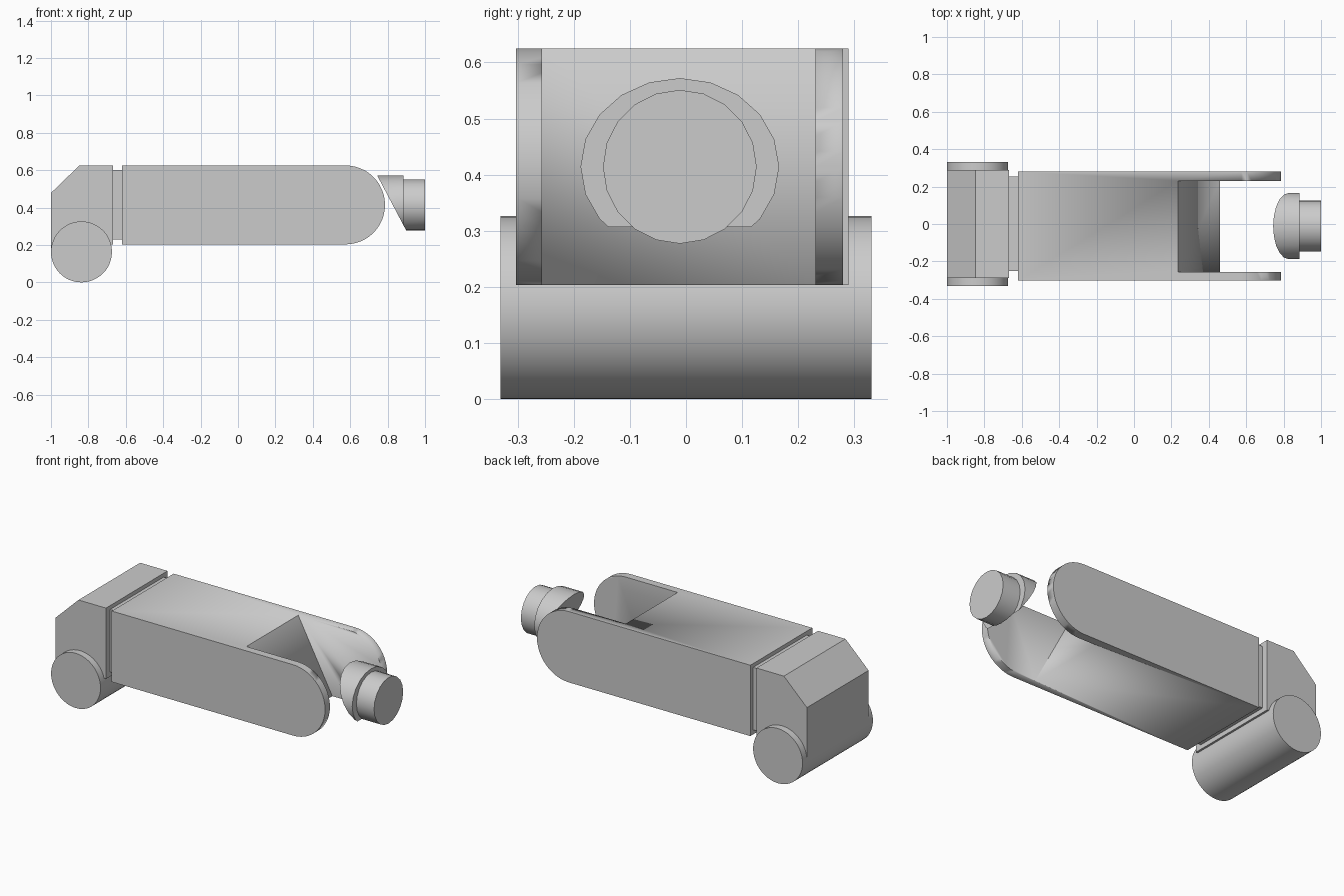
import bpy, bmesh
from math import sin, cos, pi, radians
from mathutils import Vector

if "Cube" in bpy.data.objects:
    bpy.data.objects.remove(bpy.data.objects["Cube"])

GREY = bpy.data.materials.new("plain grey")
GREY.use_nodes = True
GREY.diffuse_color = (0.6, 0.6, 0.6, 1)
GREY.node_tree.nodes["Principled BSDF"].inputs["Base Color"].default_value = (0.6, 0.6, 0.6, 1)


def finish(bm, name):
    """Turn a bmesh into a shaded grey object."""
    bmesh.ops.recalc_face_normals(bm, faces=bm.faces)
    mesh = bpy.data.meshes.new(name)
    bm.to_mesh(mesh)
    bm.free()
    mesh.materials.append(GREY)
    obj = bpy.data.objects.new(name, mesh)
    bpy.context.collection.objects.link(obj)
    bpy.ops.object.select_all(action="DESELECT")
    obj.select_set(True)
    bpy.context.view_layer.objects.active = obj
    bpy.ops.object.shade_smooth_by_angle(angle=radians(25))
    return obj


def extrude(outline, offset):
    """Extrude a closed outline of 3D points along an offset."""
    bm = bmesh.new()
    face = bm.faces.new([bm.verts.new(p) for p in outline])
    new = bmesh.ops.extrude_face_region(bm, geom=[face])["geom"]
    verts = [g for g in new if isinstance(g, bmesh.types.BMVert)]
    bmesh.ops.translate(bm, verts=verts, vec=offset)
    return bm


def side_prism(profile, y0, y1):
    """Extrude an x/z profile across y."""
    return extrude([(x, y0, z) for x, z in profile], (0, y1 - y0, 0))


def arc(cx, cz, r, start, end, n):
    angles = [start + (end - start) * i / n for i in range(n + 1)]
    return [(cx + r * cos(a), cz + r * sin(a)) for a in angles]


MID_Z, MID_Y = 0.414, -0.011      # axis shared by body and nozzle
TOP, BOTTOM = 0.625, 0.203

# Roller at the rear foot
finish(side_prism(arc(-0.837, 0.163, 0.163, 0, 2 * pi, 48)[:-1], -0.331, 0.331), "rear_roller")

# Knuckle block with a chamfered rear top edge
knuckle = [(-1, 0.163), (-0.84, 0.163), (-0.84, BOTTOM), (-0.667, BOTTOM),
           (-0.667, TOP), (-0.848, TOP), (-1, 0.478)]
finish(side_prism(knuckle, -0.29, 0.29), "knuckle_block")

# Recessed neck between knuckle and body
neck = [(-0.667, 0.23), (-0.62, 0.23), (-0.62, 0.602), (-0.667, 0.602)]
finish(side_prism(neck, -0.251, 0.253), "neck")

# Body with rounded fork arms, slot cut with a slanted back wall
body_profile = [(-0.62, TOP), (-0.62, BOTTOM)] + arc(0.575, MID_Z, 0.211, -pi / 2, pi / 2, 24)
body = finish(side_prism(body_profile, -0.303, 0.28), "forked_body")
slot = [(0.182, 0.725), (0.513, 0.103), (1, 0.103), (1, 0.725)]
cutter = finish(side_prism(slot, -0.257, 0.231), "slot_cutter")
cutter.hide_render = True
cut = body.modifiers.new("slot", "BOOLEAN")
cut.operation = "DIFFERENCE"
cut.solver = "EXACT"
cut.object = cutter
bpy.context.view_layer.objects.active = body
bpy.ops.object.modifier_apply(modifier=cut.name)
bpy.data.objects.remove(cutter)


# Nozzle: two stepped drums trimmed by one slanted plane
def drum(name, x0, x1, ry, rz):
    ring = [(x0, MID_Y + ry * cos(i * pi / 10), MID_Z + rz * sin(i * pi / 10)) for i in range(20)]
    bm = extrude(ring, (x1 - x0, 0, 0))
    geom = bm.verts[:] + bm.edges[:] + bm.faces[:]
    bmesh.ops.bisect_plane(bm, geom=geom, plane_co=(0.744, 0, 0.572),
                           plane_no=Vector((-0.294, 0, -0.155)).normalized(),
                           clear_outer=True)
    bmesh.ops.holes_fill(bm, edges=[e for e in bm.edges if e.is_boundary])
    finish(bm, name)


drum("nozzle_collar", 0.7, 0.884, 0.177, 0.158)
drum("nozzle_tip", 0.88, 1.0, 0.137, 0.137)
